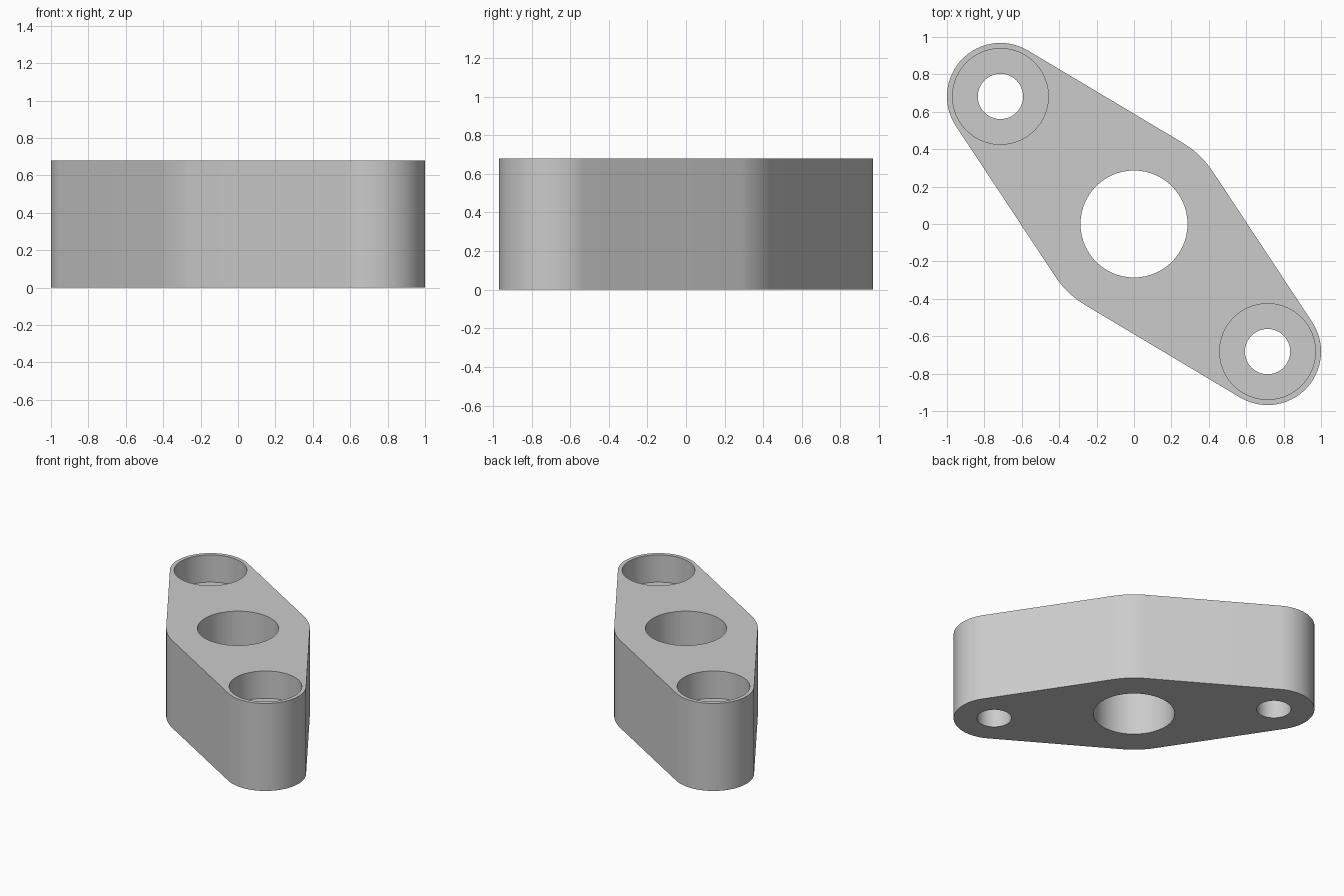
import bpy, bmesh
from math import atan2, acos, hypot, cos, sin, pi, radians

if "Cube" in bpy.data.objects:
    bpy.data.objects.remove(bpy.data.objects["Cube"])

HEIGHT = 0.68
BOLT_X, BOLT_Y = 0.714, -0.682
END_R, HUB_R = 0.286, 0.506
BORE_R, BOLT_R, RECESS_R = 0.286, 0.121, 0.256
RECESS_Z = HEIGHT - 0.212

grey = bpy.data.materials.new("plain_grey")
grey.use_nodes = True
grey.diffuse_color = (0.6, 0.6, 0.6, 1)
grey.node_tree.nodes["Principled BSDF"].inputs["Base Color"].default_value = (0.6, 0.6, 0.6, 1)


def arc(cx, cy, r, start, end, steps):
    angles = [start + (end - start) * i / steps for i in range(steps + 1)]
    return [(cx + r * cos(a), cy + r * sin(a)) for a in angles]


def make_object(name, bm):
    bmesh.ops.recalc_face_normals(bm, faces=bm.faces)
    mesh = bpy.data.meshes.new(name)
    bm.to_mesh(mesh)
    bm.free()
    mesh.materials.append(grey)
    obj = bpy.data.objects.new(name, mesh)
    bpy.context.collection.objects.link(obj)
    return obj


def stack(name, levels):
    """Closed solid through matching outlines, given as (outline, z)."""
    bm = bmesh.new()
    rings = [[bm.verts.new((x, y, z)) for x, y in pts] for pts, z in levels]
    for low, high in zip(rings, rings[1:]):
        for i in range(len(low)):
            bm.faces.new((low[i - 1], low[i], high[i], high[i - 1]))
    bm.faces.new(rings[0])
    bm.faces.new(rings[-1])
    return make_object(name, bm)


def circle(cx, cy, r):
    return arc(cx, cy, r, 0, 2 * pi, 96)[:-1]


# Flange body: a round hub joined to two round ends by tangent sides
axis = atan2(BOLT_Y, BOLT_X)
spread = acos((HUB_R - END_R) / hypot(BOLT_X, BOLT_Y))
outline = []
for side, turn in ((1, 0), (-1, pi)):
    a = axis + turn
    outline += arc(side * BOLT_X, side * BOLT_Y, END_R, a - spread, a + spread, 48)
    outline += arc(0, 0, HUB_R, a + spread, a + pi - spread, 16)
flange = stack("flange_body", [(outline, 0), (outline, HEIGHT)])

# Centre bore and the two stepped bolt holes
cutters = [stack("bore_cutter", [(circle(0, 0, BORE_R), -0.1), (circle(0, 0, BORE_R), HEIGHT + 0.1)])]
for side in (1, -1):
    small = circle(side * BOLT_X, side * BOLT_Y, BOLT_R)
    large = circle(side * BOLT_X, side * BOLT_Y, RECESS_R)
    cutters.append(stack("bolt_hole_cutter", [
        (small, -0.1), (small, RECESS_Z), (large, RECESS_Z), (large, HEIGHT + 0.1)]))

bpy.ops.object.select_all(action="DESELECT")
flange.select_set(True)
bpy.context.view_layer.objects.active = flange
for cutter in cutters:
    cutter.hide_render = True
    cut = flange.modifiers.new("cut", "BOOLEAN")
    cut.operation = "DIFFERENCE"
    cut.solver = "EXACT"
    cut.object = cutter
    bpy.ops.object.modifier_apply(modifier=cut.name)
    bpy.data.objects.remove(cutter)

# Smooth round walls with crisp rims
bpy.ops.object.shade_smooth_by_angle(angle=radians(30))
